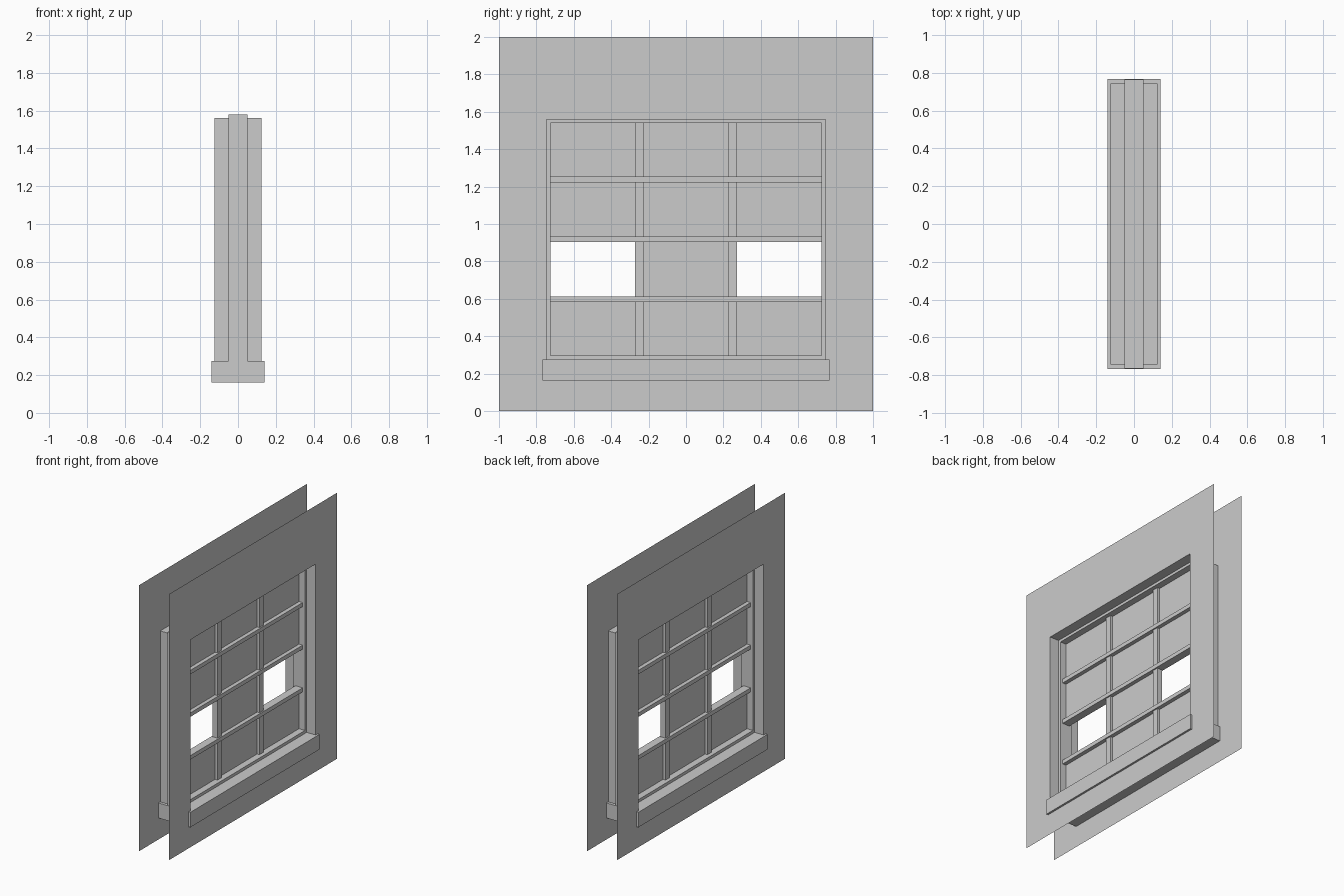
import bpy, bmesh

if "Cube" in bpy.data.objects:
    bpy.data.objects.remove(bpy.data.objects["Cube"])


def make(name, faces):
    """One object from a list of faces, each a list of corner points."""
    bm = bmesh.new()
    for pts in faces:
        bm.faces.new([bm.verts.new(p) for p in pts])
    bmesh.ops.remove_doubles(bm, verts=bm.verts, dist=1e-5)
    me = bpy.data.meshes.new(name)
    bm.to_mesh(me)
    bm.free()
    ob = bpy.data.objects.new(name, me)
    bpy.context.collection.objects.link(ob)
    return ob


def box(name, x, y, z):
    """Box from (min, max) ranges."""
    bm = bmesh.new()
    bmesh.ops.create_cube(bm, size=1)
    for v in bm.verts:
        v.co = [r[0] if c < 0 else r[1] for r, c in zip((x, y, z), v.co)]
    me = bpy.data.meshes.new(name)
    bm.to_mesh(me)
    bm.free()
    ob = bpy.data.objects.new(name, me)
    bpy.context.collection.objects.link(ob)
    return ob


def sheet(x, y0, y1, z0, z1):
    """Flat rectangle facing +x (or -x on the far side)."""
    pts = [(x, y0, z0), (x, y1, z0), (x, y1, z1), (x, y0, z1)]
    return pts if x >= 0 else pts[::-1]


WALL, OPEN, BOTTOM, TOP = 0.125, 0.745, 0.275, 1.56
DEPTH = 0.05      # half depth of the window frame
BAR = 0.045       # width of the upright glazing bars

# Thin wall sheets on both sides, each with the window opening
ys, zs = [-1, -OPEN, OPEN, 1], [0, BOTTOM, TOP, 2]
for side, label in ((1, "wall_outer"), (-1, "wall_inner")):
    make(label, [sheet(side * WALL, ys[i], ys[i + 1], zs[j], zs[j + 1])
                 for i in range(3) for j in range(3) if (i, j) != (1, 1)])

# Reveal lining the opening between the walls
path = [(-OPEN, BOTTOM), (-OPEN, TOP), (OPEN, TOP), (OPEN, BOTTOM)]
make("reveal", [[(-WALL, *a), (WALL, *a), (WALL, *b), (-WALL, *b)]
                for a, b in zip(path, path[1:])])

# Sill running through both walls
box("sill", (-0.14, 0.14), (-0.767, 0.767), (0.162, BOTTOM))

# Frame posts and rails
for s, label in ((-1, "left"), (1, "right")):
    box("frame_post_" + label, (-DEPTH, DEPTH),
        sorted((s * 0.725, s * 0.765)), (0.297, 1.54))
for label, z in (("bottom", 0.277), ("top", 1.56)):
    box("frame_rail_" + label, (-DEPTH, DEPTH), (-0.765, 0.765), (z - 0.02, z + 0.02))

# Glazing bars
for i, y in enumerate((-0.25, 0.25)):
    box(f"upright_bar_{i + 1}", (-0.02, 0.02), (y - BAR / 2, y + BAR / 2), (0.297, 1.54))
for i, z in enumerate((0.597, 0.918, 1.238)):
    box(f"cross_bar_{i + 1}", (-0.03, 0.03), (-0.73, 0.73), (z - 0.015, z + 0.015))

# Glass panes; the two outer panes of the second row are missing
cols, rows = [-0.725, -0.25, 0.25, 0.725], [0.297, 0.597, 0.918, 1.238, 1.54]
for c in range(3):
    for r in range(4):
        if not (r == 1 and c != 1):
            make(f"pane_{c + 1}_{r + 1}",
                 [sheet(0, cols[c], cols[c + 1], rows[r], rows[r + 1])])
